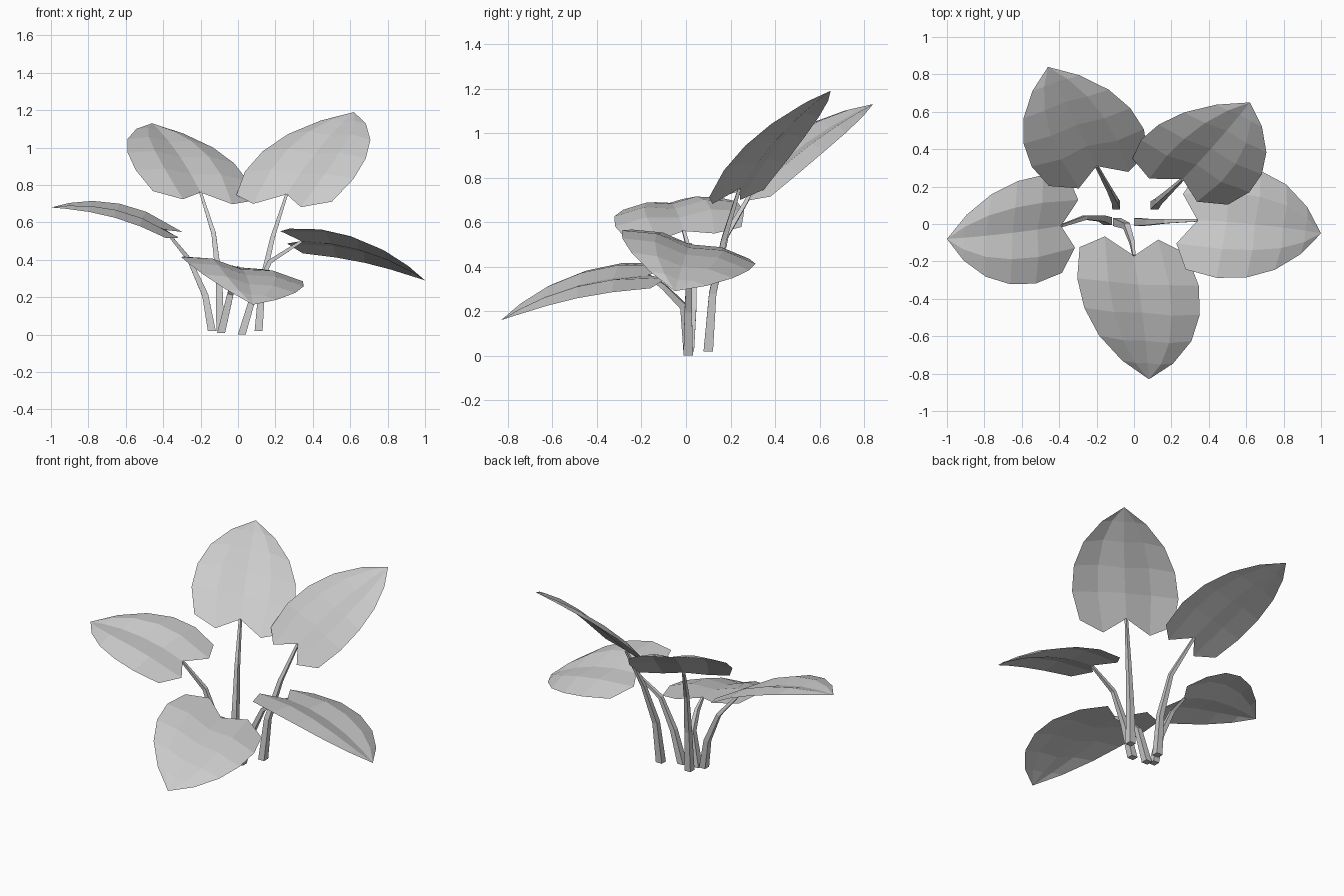
import bpy, math
from mathutils import Vector

if "Cube" in bpy.data.objects:
    bpy.data.objects.remove(bpy.data.objects["Cube"])


def add_mesh(name, verts, faces):
    me = bpy.data.meshes.new(name)
    me.from_pydata([tuple(v) for v in verts], [], faces)
    me.update()
    ob = bpy.data.objects.new(name, me)
    bpy.context.collection.objects.link(ob)


# rows of the leaf: (midrib t, half-column t, edge t, half-width)
ROWS = [(0.0, -0.14, -0.04, 0.88), (0.22, 0.20, 0.20, 1.0), (0.44, 0.44, 0.43, 0.95),
        (0.67, 0.67, 0.65, 0.76), (0.86, 0.86, 0.85, 0.42)]
COLS = (-1, -0.5, 0, 0.5, 1)


def leaf(name, notch, tip, side, arch=0.05, ripple=0.025):
    notch, tip, side = Vector(notch), Vector(tip), Vector(side)
    axis = tip - notch
    n = axis.cross(side).normalized()
    if n.z < 0:
        n = -n
    verts, faces = [], []
    for tm, th, te, w in ROWS:
        for c in COLS:
            t = {0: tm, 0.5: th, 1: te}[abs(c)]
            bump = arch * 4 * t * (1 - t) + (ripple * w if abs(c) == 0.5 else 0)
            verts.append(notch + axis * t + side * (c * w) + n * bump)
    verts.append(tip)
    for r in range(len(ROWS) - 1):
        for c in range(4):
            a = r * 5 + c
            faces.append((a, a + 1, a + 6, a + 5))
    last = (len(ROWS) - 1) * 5
    for c in range(4):
        faces.append((last + c, last + c + 1, len(verts) - 1))
    add_mesh(name, verts, faces)


def stem(name, path, r0=0.03, r1=0.01, sides=4):
    pts = [Vector(p) for p in path]
    verts, faces = [], []
    for i, p in enumerate(pts):
        d = (pts[min(i + 1, len(pts) - 1)] - pts[max(i - 1, 0)]).normalized()
        if i == 0:
            d = Vector((0, 0, 1))
        u = Vector((0, 1, 0)).cross(d).normalized()
        v = d.cross(u)
        r = r0 + (r1 - r0) * i / (len(pts) - 1)
        for k in range(sides):
            a = 2 * math.pi * (k + 0.5) / sides
            verts.append(p + u * (r * math.cos(a)) + v * (r * math.sin(a)))
    for i in range(len(pts) - 1):
        for k in range(sides):
            a, b = i * sides + k, i * sides + (k + 1) % sides
            faces.append((a, b, b + sides, a + sides))
    faces.append(tuple(reversed(range(sides))))
    faces.append(tuple(range(len(verts) - sides, len(verts))))
    add_mesh(name, verts, faces)


# leaves: notch, tip, half-width vector
leaf("leaf_front", (0, -0.17, 0.36), (0.08, -0.83, 0.16), (0.325, -0.02, -0.065))
leaf("leaf_right", (0.34, 0.02, 0.50), (1.0, -0.05, 0.29), (-0.04, -0.30, 0.075))
leaf("leaf_left", (-0.39, -0.01, 0.56), (-1.0, -0.08, 0.68), (0.02, 0.29, 0.035))
leaf("leaf_back_left", (-0.20, 0.31, 0.76), (-0.46, 0.84, 1.13), (0.30, 0.10, -0.03), 0.03)
leaf("leaf_back_right", (0.26, 0.24, 0.75), (0.62, 0.65, 1.19), (0.29, -0.14, -0.02), 0.03)

# stems
stem("stem_front", [(-0.09, 0.01, 0.01), (-0.04, -0.01, 0.22), (-0.01, -0.10, 0.31), (0, -0.17, 0.36)])
stem("stem_right", [(0.02, 0.01, 0.0), (0.08, 0.01, 0.20), (0.17, 0.015, 0.39), (0.34, 0.02, 0.50)])
stem("stem_left", [(-0.14, 0.015, 0.02), (-0.175, 0.03, 0.21), (-0.26, 0.035, 0.40), (-0.39, -0.01, 0.56)])
stem("stem_back_left", [(-0.095, 0.10, 0.02), (-0.10, 0.12, 0.28), (-0.13, 0.18, 0.54), (-0.20, 0.31, 0.76)])
stem("stem_back_right", [(0.11, 0.10, 0.02), (0.13, 0.12, 0.28), (0.185, 0.17, 0.52), (0.26, 0.24, 0.75)])
